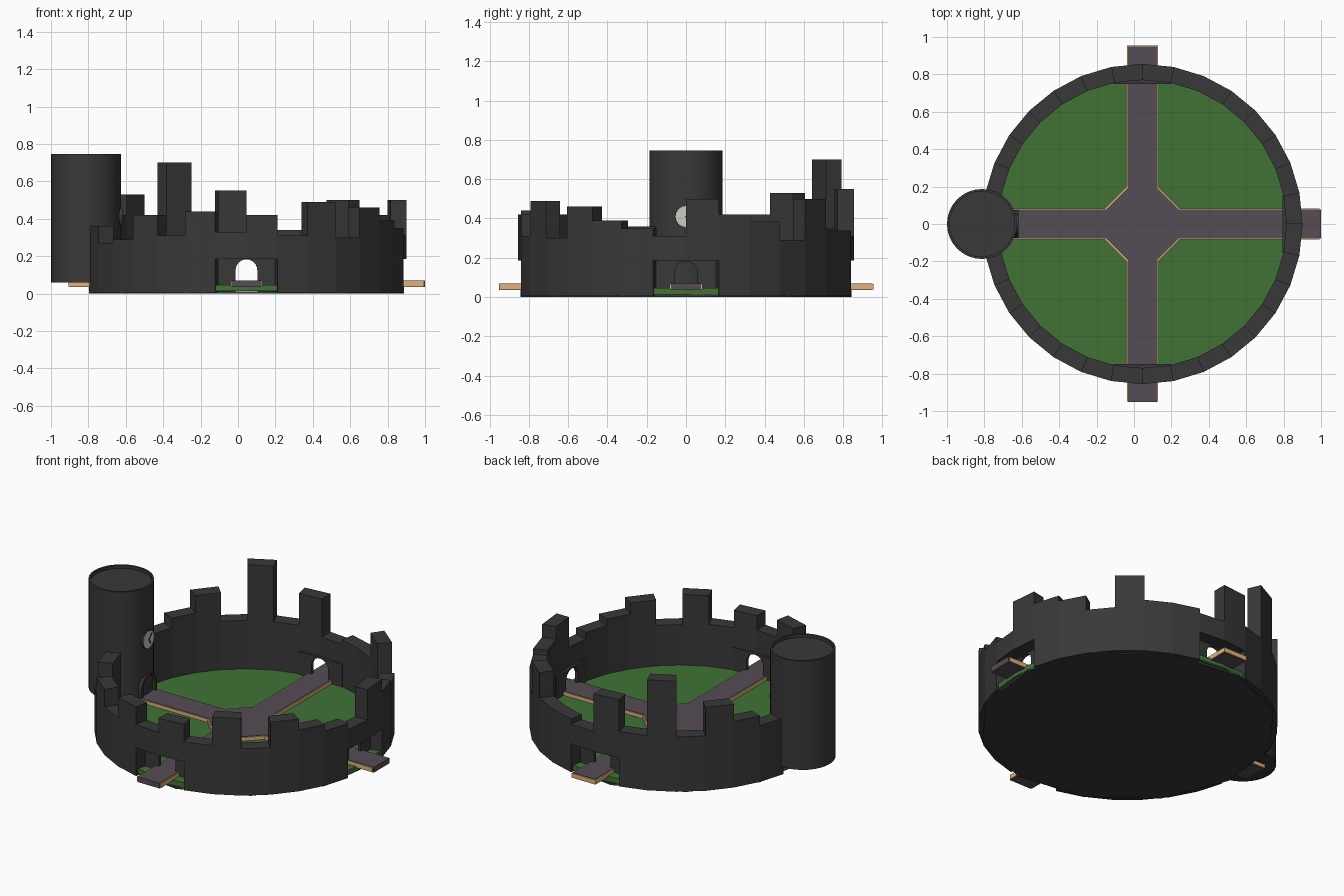
import bpy, bmesh, math
from math import sin, cos, pi
from mathutils import Matrix

if "Cube" in bpy.data.objects:
    bpy.data.objects.remove(bpy.data.objects["Cube"])

CX = 0.045  # centre of the round courtyard


def mat(name, rgb):
    m = bpy.data.materials.new(name)
    m.diffuse_color = (*rgb, 1)
    m.use_nodes = True
    m.node_tree.nodes["Principled BSDF"].inputs["Base Color"].default_value = m.diffuse_color
    return m


STONE = mat("dark_stone", (0.04, 0.04, 0.04))
GRASS = mat("grass", (0.05, 0.17, 0.035))
PAVING = mat("paving", (0.09, 0.075, 0.09))
KERB = mat("kerb", (0.75, 0.45, 0.2))
DIAL = mat("dial", (0.6, 0.6, 0.55))


def finish(name, bm, m, smooth=False):
    bmesh.ops.remove_doubles(bm, verts=bm.verts, dist=1e-5)
    bmesh.ops.recalc_face_normals(bm, faces=bm.faces)
    me = bpy.data.meshes.new(name)
    bm.to_mesh(me)
    bm.free()
    ob = bpy.data.objects.new(name, me)
    bpy.context.collection.objects.link(ob)
    me.materials.append(m)
    if smooth:
        bpy.context.view_layer.objects.active = ob
        ob.select_set(True)
        bpy.ops.object.shade_smooth_by_angle(angle=math.radians(35))
        ob.select_set(False)
    return ob


def slab(name, pts, z0, z1, m, matrix=None):
    """Extrude a flat outline from z0 to z1."""
    bm = bmesh.new()
    f = bm.faces.new([bm.verts.new((x, y, z0)) for x, y in pts])
    r = bmesh.ops.extrude_face_region(bm, geom=[f])
    bmesh.ops.translate(bm, vec=(0, 0, z1 - z0),
                        verts=[v for v in r["geom"] if isinstance(v, bmesh.types.BMVert)])
    if matrix:
        bm.transform(matrix)
    return finish(name, bm, m)


def circle(r, n, a0=0.0, cx=CX):
    return [(cx + r * cos(a0 + 2 * pi * i / n), r * sin(a0 + 2 * pi * i / n)) for i in range(n)]


# ring wall: 32 sections of ragged height, counted anticlockwise from the front
TOPS = [.42, .31, .49, .30, .46, .39, .35, .31, .50, .42, .385, .29, .50, .34, .34, .31,
        .55, .35, .70, .35, .53, .42, .36, .36, .36, .36, .27, .29, .42, .31, .44, .33]
GATES = (0, 31, 7, 8, 15, 16, 23, 24)
RO, RI = 0.856, 0.77
bots = [0.185 if k in GATES else 0.005 for k in range(32)]
bm = bmesh.new()


def pt(k, r, z):
    a = -pi / 2 + k * pi / 16
    return bm.verts.new((CX + r * cos(a), r * sin(a), z))


for k in range(32):
    t, b = TOPS[k], bots[k]
    for r in (RO, RI):
        bm.faces.new([pt(k, r, b), pt(k + 1, r, b), pt(k + 1, r, t), pt(k, r, t)])
    for z in (b, t):
        bm.faces.new([pt(k, RO, z), pt(k + 1, RO, z), pt(k + 1, RI, z), pt(k, RI, z)])
    # step faces between neighbouring heights
    for lo, hi in ((TOPS[k - 1], t), (bots[k - 1], b)):
        if abs(lo - hi) > 1e-4:
            bm.faces.new([pt(k, RO, lo), pt(k, RI, lo), pt(k, RI, hi), pt(k, RO, hi)])
bmesh.ops.remove_doubles(bm, verts=bm.verts, dist=1e-5)
bmesh.ops.recalc_face_normals(bm, faces=bm.faces)
finish("castle_wall", bm, STONE)

# ground
slab("base_plate", circle(0.85, 12, math.radians(-52.5)), 0.0, 0.012, STONE)
slab("lawn", circle(0.842, 32), 0.013, 0.045, GRASS)

# gate panels with arched openings, set at the inner face of the wall
hw, ar, spring, ptop = 0.155, 0.058, 0.125, 0.188
arch = [(ar * cos(i * pi / 12), spring + ar * sin(i * pi / 12)) for i in range(13)]
outline = [(hw, 0.01), (hw, ptop), (-hw, ptop), (-hw, 0.01), (-ar, 0.01)] + arch[::-1] + [(ar, 0.01)]
for name, ang in (("front", 0), ("right", 90), ("back", 180)):
    M = (Matrix.Translation((CX, 0, 0)) @ Matrix.Rotation(math.radians(ang), 4, 'Z')
         @ Matrix.Translation((0, -0.757, 0)) @ Matrix.Rotation(pi / 2, 4, 'X'))
    slab(name + "_gate", outline, -0.008, 0.012, STONE, M)


# crossing paths with chamfered middle
def cross(w, c, left, right, front, back):
    pts = [(right, -w), (right, w), (c, w), (w, c), (w, back), (-w, back), (-w, c), (-c, w),
           (-left, w), (-left, -w), (-c, -w), (-w, -c), (-w, -front), (w, -front), (w, -c), (c, -w)]
    return [(x + CX, y) for x, y in pts]


slab("path_kerb", cross(0.083, 0.2, 0.95, 0.948, 0.948, 0.955), 0.038, 0.066, KERB)
slab("paths", cross(0.077, 0.195, 0.945, 0.955, 0.953, 0.95), 0.035, 0.069, PAVING)

# round tower with a shallow sunken top
TX, TR = -0.813, 0.187
bm = bmesh.new()
prof = [(TR, 0.06), (TR, 0.745), (TR - 0.012, 0.745), (TR - 0.012, 0.725)]
rings = [[bm.verts.new((TX + r * cos(i * pi / 16), r * sin(i * pi / 16), z)) for i in range(32)]
         for r, z in prof]
for a, b in zip(rings, rings[1:]):
    for i in range(32):
        j = (i + 1) % 32
        bm.faces.new([a[i], a[j], b[j], b[i]])
bm.faces.new(rings[0])
bm.faces.new(rings[-1])
finish("tower", bm, STONE, True)

# tower doorway surround and clock facing the courtyard
FACE = Matrix.Translation((TX + TR, 0, 0)) @ Matrix.Rotation(pi / 2, 4, 'Z') @ Matrix.Rotation(pi / 2, 4, 'X')
outer = [(0.075 * cos(i * pi / 12), 0.12 + 0.075 * sin(i * pi / 12)) for i in range(13)]
slab("tower_door_frame", [(0.075, 0.06)] + outer + [(-0.075, 0.06), (-ar, 0.06)]
     + arch[::-1] + [(ar, 0.06)], -0.03, 0.008, STONE, FACE)
CLK = FACE @ Matrix.Translation((0, 0.41, 0))
slab("clock_rim", circle(0.058, 24, 0, 0), -0.02, 0.003, STONE, CLK)
slab("clock_dial", circle(0.053, 24, 0, 0), -0.02, 0.006, DIAL, CLK)
for name, length, ang in (("minute_hand", 0.045, 50), ("hour_hand", 0.032, -60)):
    slab(name, [(-0.005, -0.004), (length, -0.004), (length, 0.004), (-0.005, 0.004)], 0.005, 0.009,
         STONE, CLK @ Matrix.Rotation(math.radians(ang), 4, 'Z'))
